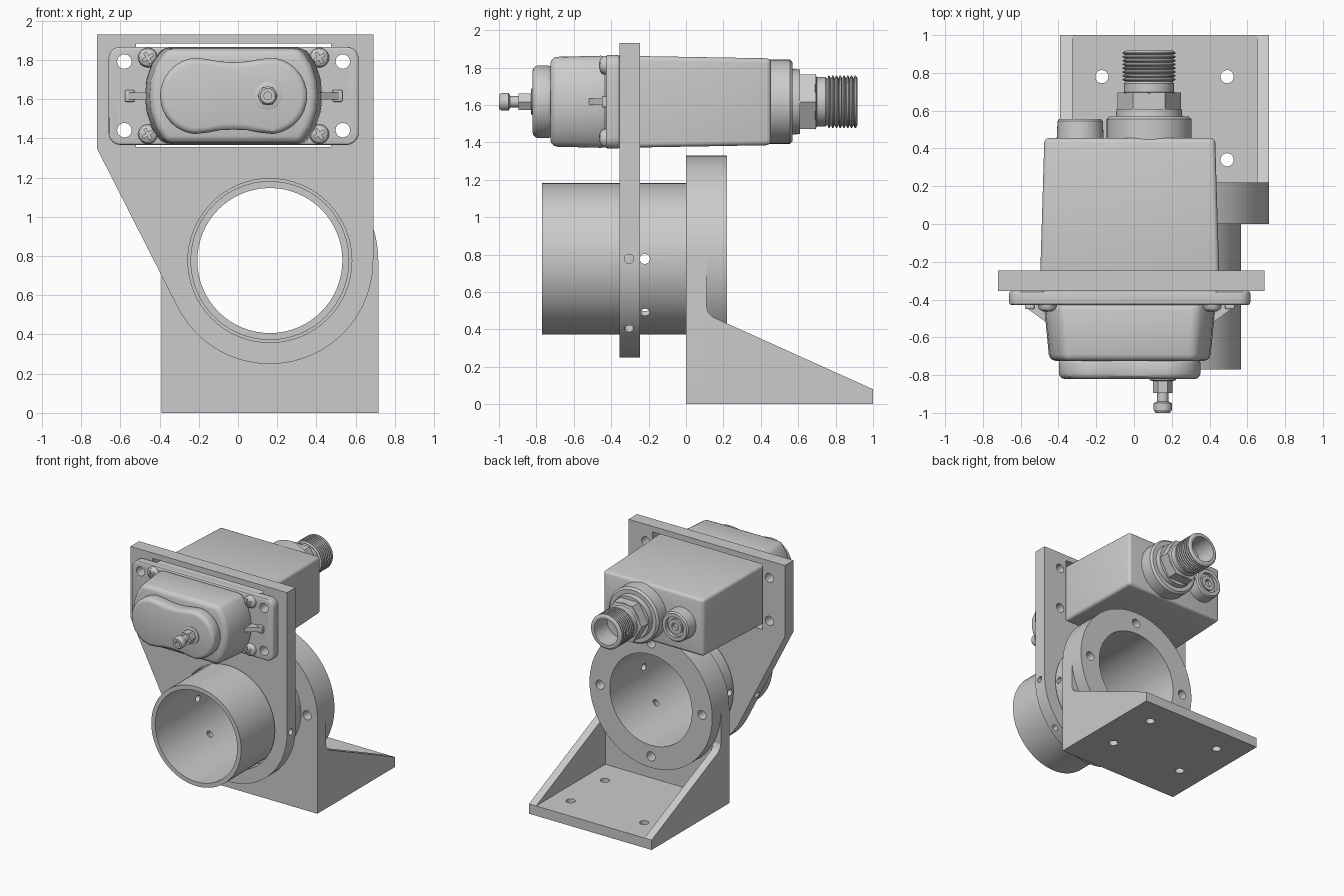
import bpy, bmesh, math
from mathutils import Vector

if "Cube" in bpy.data.objects:
    bpy.data.objects.remove(bpy.data.objects["Cube"])

CX, CZ = -0.0225, 1.617      # centre of the actuator
TX, TZ = 0.1625, 0.777       # axis of the tube


def loft(name, rings, closed=False, bevel=0):
    """Skin rings of points; cap the ends, or join last to first if closed."""
    bm = bmesh.new()
    vs = [[bm.verts.new(p) for p in r] for r in rings]
    n = len(vs[0])
    pairs = list(zip(vs, vs[1:])) + ([(vs[-1], vs[0])] if closed else [])
    for a, b in pairs:
        for i in range(n):
            j = (i + 1) % n
            bm.faces.new((a[i], a[j], b[j], b[i]))
    if not closed:
        bm.faces.new(vs[0])
        bm.faces.new(vs[-1])
    bmesh.ops.recalc_face_normals(bm, faces=bm.faces[:])
    me = bpy.data.meshes.new(name)
    bm.to_mesh(me)
    bm.free()
    ob = bpy.data.objects.new(name, me)
    bpy.context.collection.objects.link(ob)
    if bevel:
        m = ob.modifiers.new("bevel", 'BEVEL')
        m.width, m.segments, m.limit_method = bevel, 3, 'ANGLE'
        m.angle_limit = math.radians(40)
    return ob


def prism(name, outline, a, b, axis='y', end=None, bevel=0):
    put = {'x': lambda u, v, w: (w, u, v), 'y': lambda u, v, w: (u, w, v),
           'z': lambda u, v, w: (u, v, w)}[axis]
    return loft(name, [[put(u, v, a) for u, v in outline],
                       [put(u, v, b) for u, v in (end or outline)]], bevel=bevel)


def arc(cx, cz, r, a0, a1, n):
    return [(cx + r * math.cos(math.radians(a0 + (a1 - a0) * i / n)),
             cz + r * math.sin(math.radians(a0 + (a1 - a0) * i / n))) for i in range(n + 1)]


def rrect(cx, cz, w, h, r, n=5):
    pts = []
    for k, (sx, sz) in enumerate(((1, 1), (-1, 1), (-1, -1), (1, -1))):
        pts += arc(cx + sx * (w - r), cz + sz * (h - r), r, 90 * k, 90 * k + 90, n)
    return pts


def rect(x0, x1, z0, z1):
    return [(x0, z0), (x1, z0), (x1, z1), (x0, z1)]


def lathe(name, cx, cz, profile, n=48, closed=False):
    """Turn (radius, y) points round an axis along y."""
    return loft(name, [[(x, y, z) for x, z in arc(cx, cz, r, 0, 360, n)[:-1]]
                       for r, y in profile], closed)


def rod(p, q, r, n=20):
    p, q = Vector(p), Vector(q)
    rot = (q - p).to_track_quat('Z', 'Y')
    return loft("cutter", [[c + rot @ Vector((u, v, 0)) for u, v in arc(0, 0, r, 0, 360, n)[:-1]]
                           for c in (p, q)])


def radial(y, angles, r0, r1, r):
    return [rod((TX + r0 * math.cos(a), y, TZ + r0 * math.sin(a)),
                (TX + r1 * math.cos(a), y, TZ + r1 * math.sin(a)), r)
            for a in map(math.radians, angles)]


def bake(ob):
    ev = ob.evaluated_get(bpy.context.evaluated_depsgraph_get())
    me = bpy.data.meshes.new_from_object(ev)
    ob.modifiers.clear()
    ob.data = me


def cut(ob, cutters):
    for c in cutters:
        c.hide_render = True
        m = ob.modifiers.new("cut", 'BOOLEAN')
        m.operation, m.solver, m.object = 'DIFFERENCE', 'EXACT', c
    bake(ob)
    for c in cutters:
        bpy.data.objects.remove(c)


def corners(dx, dz):
    return [(CX + sx * dx, CZ + sz * dz) for sx in (-1, 1) for sz in (-1, 1)]


def mount_holes():
    return [rod((x, -0.6, z), (x, 0, z), 0.037) for x, z in corners(0.557, 0.175)]


# Mounting plate with window, bore and set screw holes
plate = prism("mounting_plate", [(0.69, 1.93), (-0.72, 1.93), (-0.72, 1.35)]
              + arc(TX, TZ, 0.5275, 206.8, 360, 36), -0.355, -0.245)
cut(plate, [prism("cutter", rect(-0.52, 0.475, 1.355, 1.885), -0.5, 0),
            rod((TX, -0.5, TZ), (TX, 0, TZ), 0.418, 64)] + mount_holes()
    + radial(-0.305, (0, 180, -45, -135), 0.38, 0.75, 0.025))

# Tube
tube = lathe("tube", TX, TZ, [(0.405, -0.77), (0.405, 0), (0.37, 0), (0.37, -0.77)], 64, True)
cut(tube, radial(-0.22, (0, 180, -45, -135), 0.3, 0.5, 0.027))

# Bracket: arched wall, ring flange, base and gussets
x0, x1, R = TX - 0.553, TX + 0.553, 0.553
wall = prism("bracket_wall", [(x0, 0), (x1, 0)] + arc(TX, TZ, R, 0, 180, 40), 0, 0.11)
ring = lathe("bracket_ring", TX, TZ, [(R, 0.11), (R, 0.22)], 80)
for part in (wall, ring):
    cut(part, [rod((TX, -0.2, TZ), (TX, 0.5, TZ), 0.37, 64)]
        + [rod((TX + dx, -0.2, TZ + dz), (TX + dx, 0.5, TZ + dz), 0.037)
           for dx, dz in ((0.46, 0), (-0.46, 0), (0, 0.46), (0, -0.46))])
base = prism("bracket_base", rect(x0, x1, 0.11, 1.0), 0, 0.08, 'z')
cut(base, [rod((x, y, -0.2), (x, y, 0.3), 0.035) for x in (-0.17, 0.493) for y in (0.34, 0.78)])
side = [(0.11, 0.08), (1.0, 0.08), (0.19, 0.445), (0.145, 0.465), (0.12, 0.49), (0.11, 0.52)]
for label, a, b in (("left", x0, x0 + 0.065), ("right", x1 - 0.065, x1)):
    prism(label + "_gusset", side, a, b, 'x')

# Actuator rear body, tapering to the back
prism("rear_body", rrect(CX, CZ, 0.478, 0.247, 0.025), -0.4, 0.455,
      end=rrect(CX, CZ, 0.452, 0.232, 0.025), bevel=0.025)

# Actuator flange with its four screws
flange = prism("actuator_flange", rrect(CX, CZ, 0.638, 0.25, 0.06), -0.428, -0.355, bevel=0.012)
cut(flange, mount_holes())
for i, (x, z) in enumerate(corners(0.437, 0.195)):
    screw = lathe("screw_%d" % (i + 1), x, z,
                  [(0.05, -0.42), (0.05, -0.437), (0.042, -0.452), (0.025, -0.462), (0.008, -0.465)], 24)
    a, b = 0.007, 0.03
    plus = [(b, a), (a, a), (a, b), (-a, b), (-a, a), (-b, a),
            (-b, -a), (-a, -a), (-a, -b), (a, -b), (a, -a), (b, -a)]
    t = math.radians(30)
    cut(screw, [prism("cutter", [(x + u * math.cos(t) - v * math.sin(t),
                                  z + u * math.sin(t) + v * math.cos(t)) for u, v in plus],
                      -0.5, -0.445)])

# Front housing with bulged ends
quarter = [(0.455, 0), (0.448, 0.08), (0.42, 0.165), (0.365, 0.247)]
half = [(u, -v) for u, v in quarter[:0:-1]] + quarter
shape = half + [(-u, v) for u, v in half[::-1]]
prism("front_housing", [(CX + u, CZ + v) for u, v in shape], -0.42, -0.725,
      end=[(CX + u * 0.935, CZ + v * 0.97) for u, v in shape], bevel=0.035)

# Two-lobed front cover
lobe = [(0, -0.172), (0.07, -0.175), (0.13, -0.187)] + arc(0.18, 0, 0.195, -85, 85, 24) \
    + [(0.13, 0.187), (0.07, 0.175), (0, 0.172)]
lobes = lobe + [(-u, v) for u, v in lobe[-2:0:-1]]
prism("front_cover", [(CX + u, CZ + v) for u, v in lobes], -0.71, -0.82, bevel=0.03)

# Nipple on the cover
NX = 0.152
lathe("nipple_seat", NX, CZ, [(0.07, -0.81), (0.07, -0.826), (0.06, -0.83)], 32)
lathe("nipple_hex", NX, CZ, [(0.052, -0.82), (0.052, -0.895)], 6)
lathe("nipple_tip", NX, CZ, [(0.03, -0.89), (0.03, -0.94), (0.048, -0.948), (0.048, -0.985),
                             (0.038, -1.0), (0.02, -1.0), (0.02, -0.975)], 24)

# Side ribs between flange and housing
for label, s in (("left", -1), ("right", 1)):
    rib = [(0.4, -0.42), (0.555, -0.42), (0.555, -0.438), (0.43, -0.53), (0.4, -0.53)]
    prism(label + "_rib", [(CX + s * u, v) for u, v in rib], CZ - 0.018, CZ + 0.018, 'z')
    e0, e1 = sorted((CX + s * 0.505, CX + s * 0.555))
    prism(label + "_rib_end", rect(e0, e1, CZ - 0.03, CZ + 0.03), -0.42, -0.45, bevel=0.006)

# Threaded connector on the back
KX = 0.08
lathe("connector_boss", KX, CZ, [(0.225, 0.44), (0.225, 0.555), (0.21, 0.57), (0.176, 0.57),
                                 (0.172, 0.61), (0.1, 0.61)], 56)
lathe("connector_hex", KX, CZ, [(0.168, 0.60), (0.168, 0.695)], 6)
thread = []
for i in range(8):
    y = 0.755 + i * 0.02
    thread += [(0.124, y), (0.14, y + 0.007), (0.14, y + 0.013)]
lathe("threaded_connector", KX, CZ, [(0.04, 0.69), (0.15, 0.69), (0.132, 0.70), (0.132, 0.745)] + thread
      + [(0.124, 0.918), (0.105, 0.918), (0.105, 0.75), (0.04, 0.75)], 48)

# Vent plug on the back
lathe("vent_plug", -0.285, CZ, [(0.125, 0.44), (0.12, 0.545), (0.11, 0.556), (0.082, 0.556), (0.082, 0.53),
                                (0.06, 0.53), (0.06, 0.548), (0.03, 0.548), (0.03, 0.52)], 40)

# Apply bevels and shade, keeping edges sharp
for ob in list(bpy.context.scene.objects):
    if ob.modifiers:
        bake(ob)
    ob.select_set(True)
    bpy.context.view_layer.objects.active = ob
bpy.ops.object.shade_smooth_by_angle(angle=math.radians(30))
